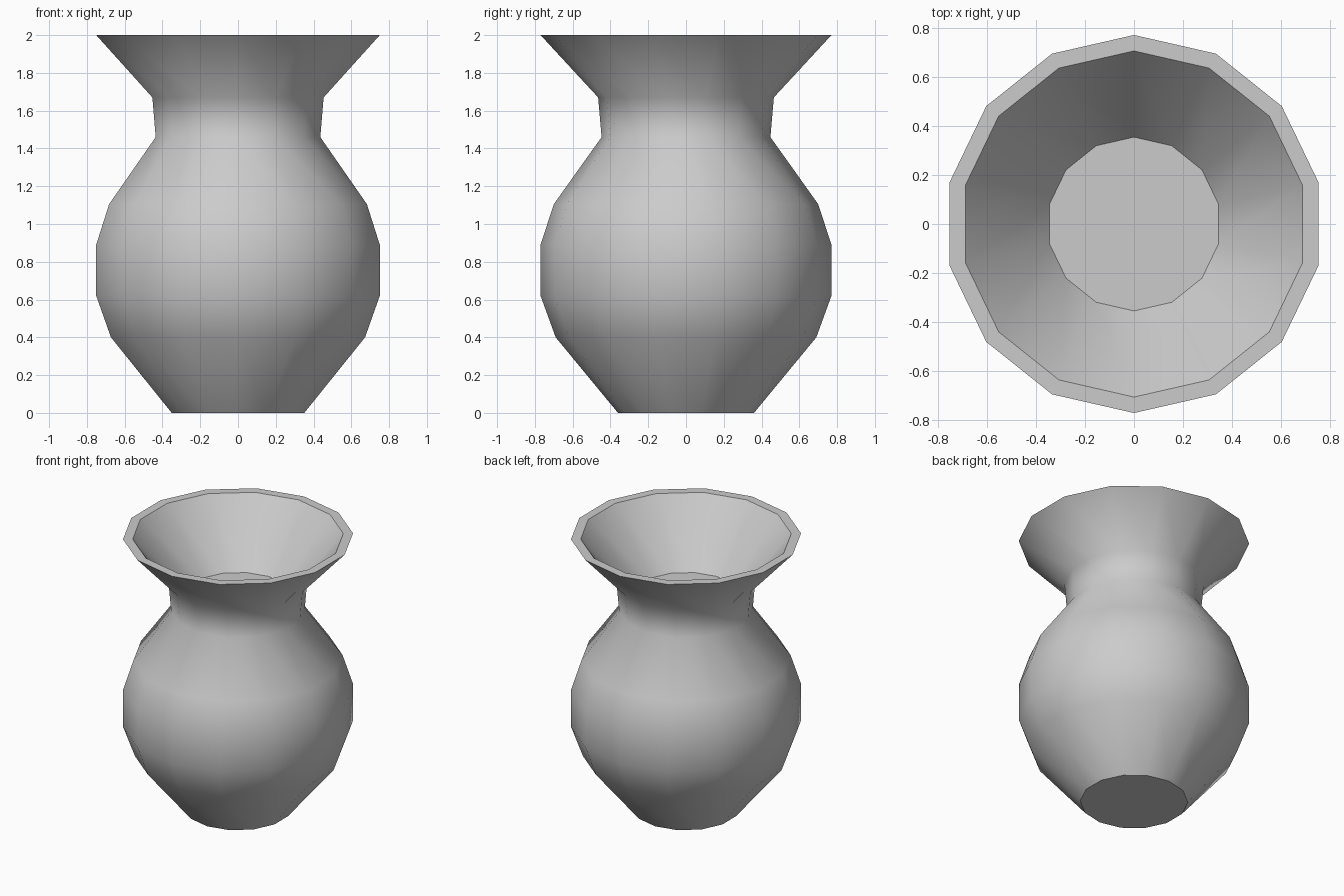
import bpy, bmesh
from math import sin, cos, tau, radians

if "Cube" in bpy.data.objects:
    bpy.data.objects.remove(bpy.data.objects["Cube"])

SIDES = 14

# Radius and height, from the foot up the outside, over the rim, down to the inner floor
PROFILE = [(0.36, 0.0), (0.69, 0.40), (0.77, 0.62), (0.77, 0.89), (0.70, 1.105),
           (0.447, 1.46), (0.465, 1.67), (0.77, 2.0), (0.705, 2.0), (0.354, 1.57)]

bm = bmesh.new()


def ring(radius, z):
    return [bm.verts.new((radius * sin(tau * i / SIDES), radius * cos(tau * i / SIDES), z))
            for i in range(SIDES)]


# Wall and rim
rings = [ring(r, z) for r, z in PROFILE]
for low, high in zip(rings, rings[1:]):
    for i in range(SIDES):
        j = (i + 1) % SIDES
        bm.faces.new((low[i], low[j], high[j], high[i]))

# Foot and inner floor
bm.faces.new(rings[0])
bm.faces.new(rings[-1])
bmesh.ops.recalc_face_normals(bm, faces=bm.faces[:])

mesh = bpy.data.meshes.new("vase")
bm.to_mesh(mesh)
bm.free()
vase = bpy.data.objects.new("vase", mesh)
bpy.context.collection.objects.link(vase)

# Smooth sides with a crisp rim, foot and floor
bpy.context.view_layer.objects.active = vase
vase.select_set(True)
bpy.ops.object.shade_smooth_by_angle(angle=radians(45))
